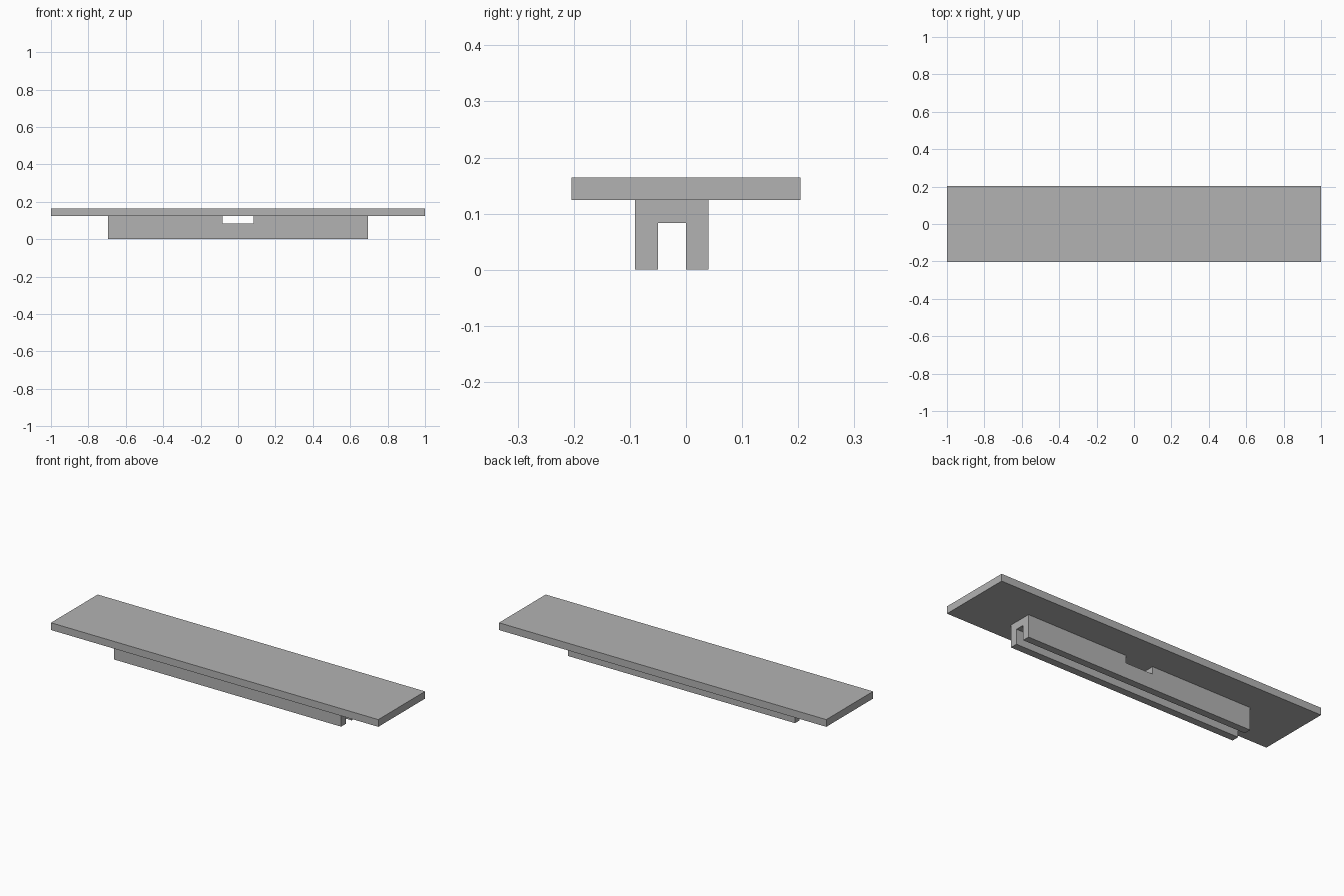
import bpy
import bmesh

cube = bpy.data.objects.get("Cube")
if cube:
    bpy.data.objects.remove(cube, do_unlink=True)

grey = bpy.data.materials.new("plain grey")
grey.use_nodes = True
grey.diffuse_color = (0.45, 0.45, 0.45, 1)
grey.node_tree.nodes["Principled BSDF"].inputs["Base Color"].default_value = grey.diffuse_color


def extrude_x(name, profile, half_length):
    """Extrude a (y, z) profile along x, centred on x = 0."""
    bm = bmesh.new()
    face = bm.faces.new([bm.verts.new((-half_length, y, z)) for y, z in profile])
    result = bmesh.ops.extrude_face_region(bm, geom=[face])
    verts = [v for v in result["geom"] if isinstance(v, bmesh.types.BMVert)]
    bmesh.ops.translate(bm, verts=verts, vec=(2 * half_length, 0, 0))
    bmesh.ops.recalc_face_normals(bm, faces=bm.faces)
    mesh = bpy.data.meshes.new(name)
    bm.to_mesh(mesh)
    bm.free()
    mesh.materials.append(grey)
    obj = bpy.data.objects.new(name, mesh)
    bpy.context.collection.objects.link(obj)
    return obj


def rectangle(y0, y1, z0, z1):
    return [(y0, z0), (y1, z0), (y1, z1), (y0, z1)]


WEB, UNDERSIDE, TOP = 0.083, 0.124, 0.164
FRONT, BACK = -0.091, 0.04

# Flat top plate
extrude_x("top_plate", rectangle(-0.204, 0.204, UNDERSIDE, TOP), 1.0)

# Channel rail, open underneath
channel = [(FRONT, 0), (-0.05, 0), (-0.05, WEB), (0, WEB),
           (0, 0), (BACK, 0), (BACK, UNDERSIDE), (FRONT, UNDERSIDE)]
rail = extrude_x("channel_rail", channel, 0.694)

# Slot through the middle of the rail, just below the plate
cutter = extrude_x("slot_cutter", rectangle(-0.15, 0.15, WEB, 0.15), 0.083)
cutter.hide_render = True
cutter.hide_viewport = True
cut = rail.modifiers.new("slot", "BOOLEAN")
cut.operation = "DIFFERENCE"
cut.solver = "EXACT"
cut.object = cutter
